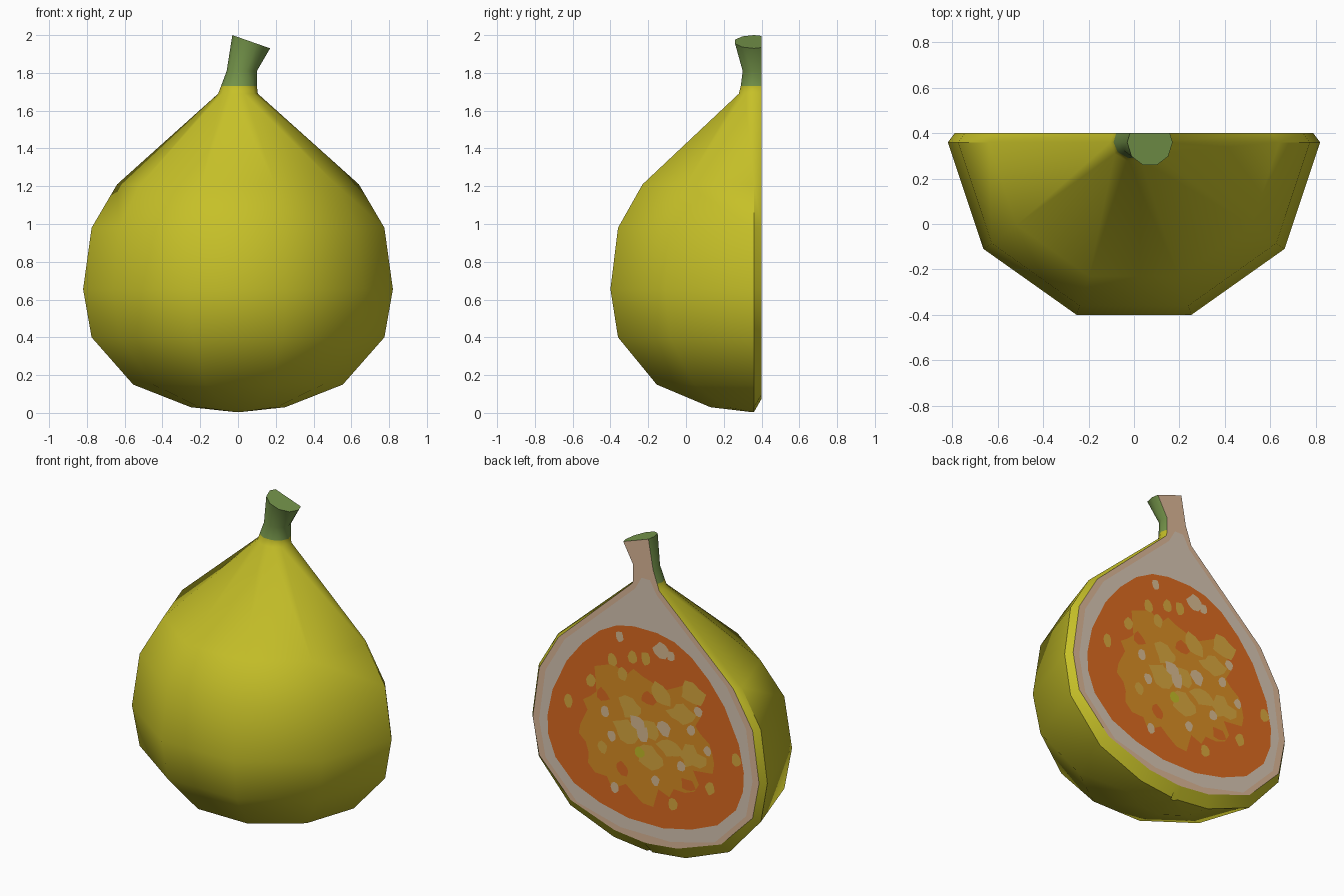
import bpy, bmesh, math, random

if "Cube" in bpy.data.objects:
    bpy.data.objects.remove(bpy.data.objects["Cube"])

random.seed(4)


def material(name, r, g, b):
    """Material from sRGB 0-255 values, stored as linear."""
    m = bpy.data.materials.new(name)
    lin = [(c / 255 / 12.92) if c < 10 else ((c / 255 + 0.055) / 1.055) ** 2.4 for c in (r, g, b)]
    m.diffuse_color = (*lin, 1)
    m.use_nodes = True
    m.node_tree.nodes["Principled BSDF"].inputs["Base Color"].default_value = m.diffuse_color
    return m


SKIN = material("yellow skin", 198, 192, 40)
STEM = material("green stem", 118, 150, 75)
PEACH = material("peach inner skin", 220, 184, 152)
PITH = material("pale pith", 216, 198, 180)
FLESH = material("orange flesh", 220, 107, 32)
AMBER = material("amber pulp", 217, 142, 36)
GOLD = material("gold pulp", 217, 168, 62)
SEED = material("pale seed", 217, 188, 146)
LIME = material("lime core", 195, 188, 40)

CUT_Y, AXIS_Y = 0.4, 0.36

# z, centre x, half width, depth, tilt of each ring
RINGS = [(0.005, 0, 0.02, 0.02, 0), (0.03, 0, 0.25, 0.23, 0),
         (0.15, 0, 0.555, 0.515, 0), (0.40, 0, 0.775, 0.72, 0),
         (0.655, 0, 0.82, 0.76, 0), (0.98, 0, 0.775, 0.72, 0),
         (1.21, 0, 0.64, 0.59, 0), (1.69, 0, 0.105, 0.08, 0),
         (1.73, 0.005, 0.095, 0.07, 0), (1.81, 0.02, 0.08, 0.06, 0),
         (1.965, 0.07, 0.10, 0.10, 0.35)]


def rim(ring, inset=0.0):
    """Half width and height of the cut outline at a ring."""
    z, cx, r, d, tilt = ring
    low = 0.7 + (z - 0.7) * 0.9 if z < 0.7 else z
    return max(r - min(0.03, 0.12 * r) - inset, 0.01), low


def make_half_fig():
    bm = bmesh.new()
    loops = []
    for ring in RINGS:
        z, cx, r, d, tilt = ring
        pts = []
        for k in range(6):
            a = math.radians(36 * k)
            x = r * math.cos(a)
            pts.append((cx + x, AXIS_Y - d / math.sin(math.radians(72)) * 0.951 * math.sin(a) / 0.951,
                        z - tilt * x))
        w, low = rim(ring)
        pts += [(cx - w, CUT_Y, low + tilt * w), (cx + w, CUT_Y, low - tilt * w)]
        loops.append([bm.verts.new(p) for p in pts])
    for i in range(len(loops) - 1):
        a, b = loops[i], loops[i + 1]
        for k in range(8):
            n = (k + 1) % 8
            f = bm.faces.new((a[k], a[n], b[n], b[k]))
            f.material_index = 2 if k == 6 else (1 if i >= 8 else 0)
    bm.faces.new(loops[0])
    bm.faces.new(loops[-1]).material_index = 1
    bmesh.ops.recalc_face_normals(bm, faces=bm.faces)
    me = bpy.data.meshes.new("half_fig")
    bm.to_mesh(me)
    bm.free()
    for m in (SKIN, STEM, PEACH):
        me.materials.append(m)
    ob = bpy.data.objects.new("half_fig", me)
    bpy.context.collection.objects.link(ob)
    bpy.context.view_layer.objects.active = ob
    ob.select_set(True)
    bpy.ops.object.shade_smooth_by_angle(angle=math.radians(48))
    ob.select_set(False)
    for p in me.polygons:
        if p.material_index == 2:
            p.use_smooth = False


def plates(name, outlines, mat, lift):
    """Flat patches on the cut, facing +y."""
    bm = bmesh.new()
    for pts in outlines:
        f = bm.faces.new([bm.verts.new((x, CUT_Y + lift, z)) for x, z in pts])
        f.normal_update()
        if f.normal.y < 0:
            f.normal_flip()
    bmesh.ops.triangulate(bm, faces=bm.faces)
    me = bpy.data.meshes.new(name)
    bm.to_mesh(me)
    bm.free()
    me.materials.append(mat)
    bpy.context.collection.objects.link(bpy.data.objects.new(name, me))


def mirrored(half):
    return half + [(-x, z) for x, z in reversed(half)]


def blob(cx, cz, rx, rz, wobble=0.15, n=9):
    pts = []
    for k in range(n):
        a = 2 * math.pi * k / n
        s = 1 + random.uniform(-wobble, wobble)
        pts.append((cx + rx * s * math.cos(a), cz + rz * s * math.sin(a)))
    return pts


make_half_fig()

# pith and flesh layers
pith = [rim(r, 0.045) for r in RINGS[1:7]] + [(0.075, 1.66), (0.03, 1.74)]
pith[0] = (pith[0][0], pith[0][1] + 0.03)
plates("pith", [mirrored(pith)], PITH, 0.001)
flesh = [(0.12, 0.2), (0.32, 0.245), (0.5, 0.32), (0.63, 0.45), (0.68, 0.58), (0.685, 0.7),
         (0.65, 0.87), (0.55, 1.08), (0.44, 1.22), (0.32, 1.33), (0.2, 1.395), (0.08, 1.42)]
plates("flesh", [mirrored(flesh)], FLESH, 0.002)

# ragged pulp and its patches
plates("pulp", [blob(0.02, 0.76, 0.45, 0.39, 0.17, 44)], AMBER, 0.003)
plates("flesh_patches", [blob(x, z, 0.05, 0.04, 0.3) for x, z in
                         ((0.3, 0.93), (-0.3, 0.52), (0.16, 0.5), (-0.02, 1.0))], FLESH, 0.0035)
big_gold = [(-0.32, 1.1), (-0.11, 1.04), (-0.18, 0.72), (-0.25, 0.95), (0.1, 0.9),
            (0.14, 0.74), (-0.03, 0.62), (-0.32, 0.7), (0.0, 0.8)]
small_gold = [(0.0, 1.24), (0.09, 1.22), (0.23, 1.17), (0.38, 1.0), (0.54, 0.83),
              (-0.45, 0.54), (-0.19, 0.37), (-0.635, 0.77), (0.16, 1.1), (0.3, 0.6)]
plates("gold_pulp", [blob(x, z, 0.085, 0.065, 0.3, 11) for x, z in big_gold], GOLD, 0.004)
plates("gold_seeds", [blob(x, z, 0.032, 0.042) for x, z in small_gold], GOLD, 0.005)

# seeds and centre
seeds = [(0.18, 1.33), (-0.18, 1.3), (0.28, 0.83), (0.235, 0.69), (-0.32, 0.87), (-0.37, 1.0),
         (-0.25, 0.625), (0.21, 0.37), (-0.07, 0.49), (-0.435, 0.77)]
big_seeds = [(-0.11, 1.32), (-0.13, 0.83), (0.06, 0.82), (0.02, 0.76)]
plates("seeds", [blob(x, z, 0.028, 0.034) for x, z in seeds]
       + [blob(x, z, 0.05, 0.045, 0.25) for x, z in big_seeds], SEED, 0.006)
plates("core", [blob(0.04, 0.64, 0.033, 0.033)], LIME, 0.007)
